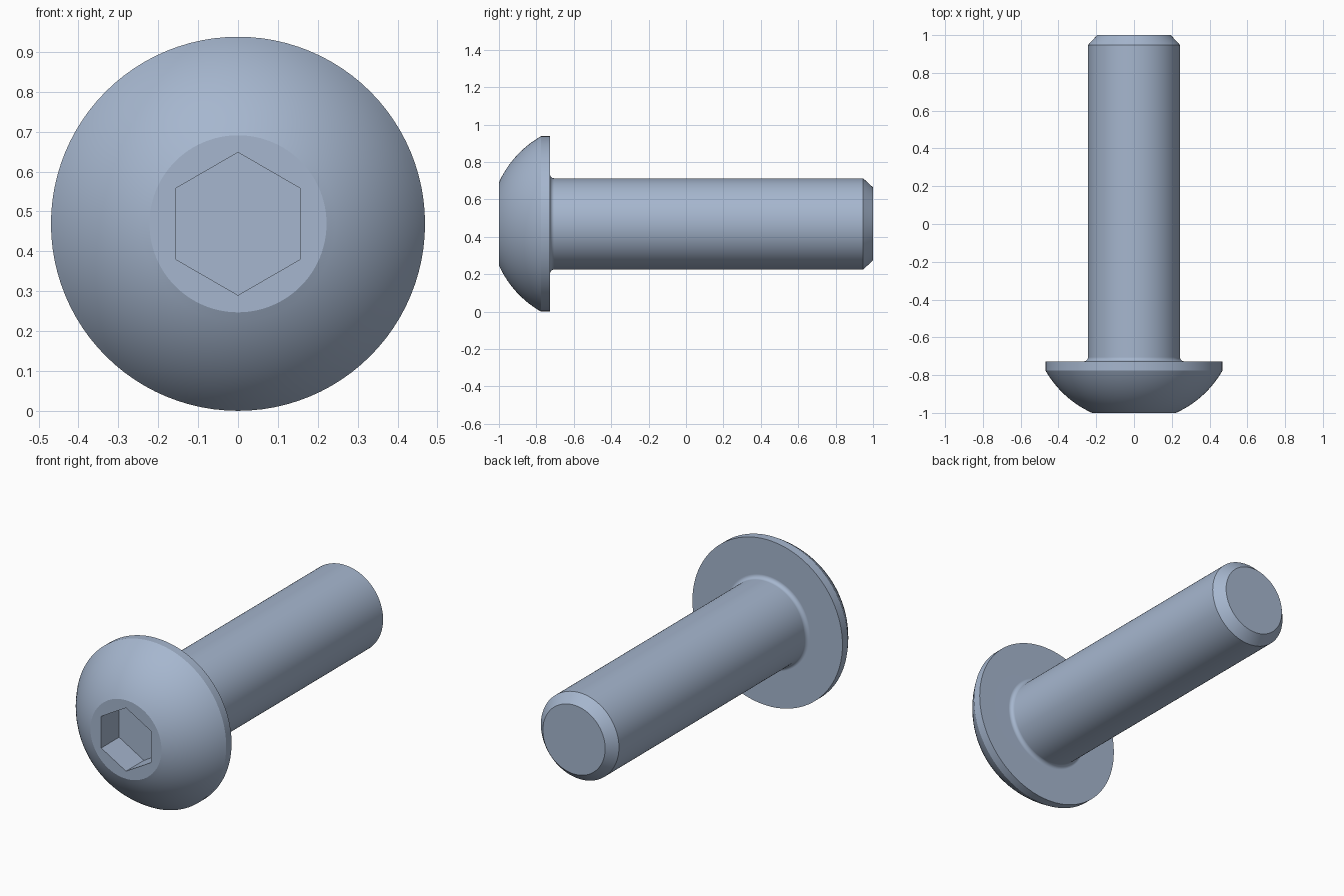
import bpy, bmesh, math
from mathutils import Matrix, Vector

if "Cube" in bpy.data.objects:
    bpy.data.objects.remove(bpy.data.objects["Cube"])

SEG = 96
HEAD_R, SHANK_R, FLAT_R, TIP_R = 0.469, 0.244, 0.222, 0.195
RIM_Y, BACK_Y, FILLET = -0.775, -0.727, 0.022
HEX_R, HEX_DEPTH = 0.179, 0.16

steel = bpy.data.materials.new("blue_grey_steel")
steel.diffuse_color = (0.38, 0.47, 0.62, 1)
steel.use_nodes = True
steel.node_tree.nodes["Principled BSDF"].inputs["Base Color"].default_value = steel.diffuse_color


def add_object(name, bm):
    bmesh.ops.recalc_face_normals(bm, faces=bm.faces)
    mesh = bpy.data.meshes.new(name)
    bm.to_mesh(mesh)
    bm.free()
    mesh.materials.append(steel)
    obj = bpy.data.objects.new(name, mesh)
    bpy.context.collection.objects.link(obj)
    obj.location.z = HEAD_R
    return obj


def arc(cr, cy, radius, a0, a1, steps):
    """Points (radius, y) on a circular arc in the profile plane."""
    return [(cr + radius * math.cos(a0 + (a1 - a0) * i / steps),
             cy + radius * math.sin(a0 + (a1 - a0) * i / steps))
            for i in range(steps + 1)]


# Profile: spherical dome centred on the axis, rim, fillet, shank, chamfered tip
dome_c = (HEAD_R**2 + RIM_Y**2 - FLAT_R**2 - 1) / (2 * (1 + RIM_Y))
dome_r = math.hypot(FLAT_R, 1 + dome_c)
profile = arc(0, dome_c, dome_r, math.atan2(-1 - dome_c, FLAT_R),
              math.atan2(RIM_Y - dome_c, HEAD_R), 14)
profile.append((HEAD_R, BACK_Y))
profile += arc(SHANK_R + FILLET, BACK_Y + FILLET, FILLET, -math.pi / 2, -math.pi, 6)
profile += [(SHANK_R, 0.947), (TIP_R, 1.0)]

# Bolt body turned about the y axis, with flat end caps
bm = bmesh.new()
rings = [[bm.verts.new((r * math.cos(2 * math.pi * k / SEG), y,
                        r * math.sin(2 * math.pi * k / SEG))) for k in range(SEG)]
         for r, y in profile]
for a, b in zip(rings, rings[1:]):
    for k in range(SEG):
        n = (k + 1) % SEG
        bm.faces.new((a[k], a[n], b[n], b[k]))
bm.faces.new(rings[0])
bm.faces.new(rings[-1])
bolt = add_object("button_head_bolt", bm)

# Hexagonal socket cutter, corners up and down
bm = bmesh.new()
bmesh.ops.create_cone(bm, cap_ends=True, segments=6, radius1=HEX_R, radius2=HEX_R,
                      depth=2 * HEX_DEPTH)
corner = max((v.co for v in bm.verts), key=lambda c: c.y)
turn = math.pi / 2 - math.atan2(corner.y, corner.x)
bm.transform(Matrix.Translation(Vector((0, -1, 0)))
             @ Matrix.Rotation(math.pi / 2, 4, 'X') @ Matrix.Rotation(turn, 4, 'Z'))
cutter = add_object("hex_socket_cutter", bm)
cutter.hide_render = True

# Cut the socket, then smooth the round surfaces
bpy.context.view_layer.objects.active = bolt
bolt.select_set(True)
cut = bolt.modifiers.new("hex_socket", 'BOOLEAN')
cut.object = cutter
cut.operation = 'DIFFERENCE'
cut.solver = 'EXACT'
bpy.ops.object.modifier_apply(modifier=cut.name)
bpy.data.objects.remove(cutter)
bpy.ops.object.shade_smooth_by_angle(angle=math.radians(20))
weighted = bolt.modifiers.new("weighted_normals", 'WEIGHTED_NORMAL')
weighted.keep_sharp = True
